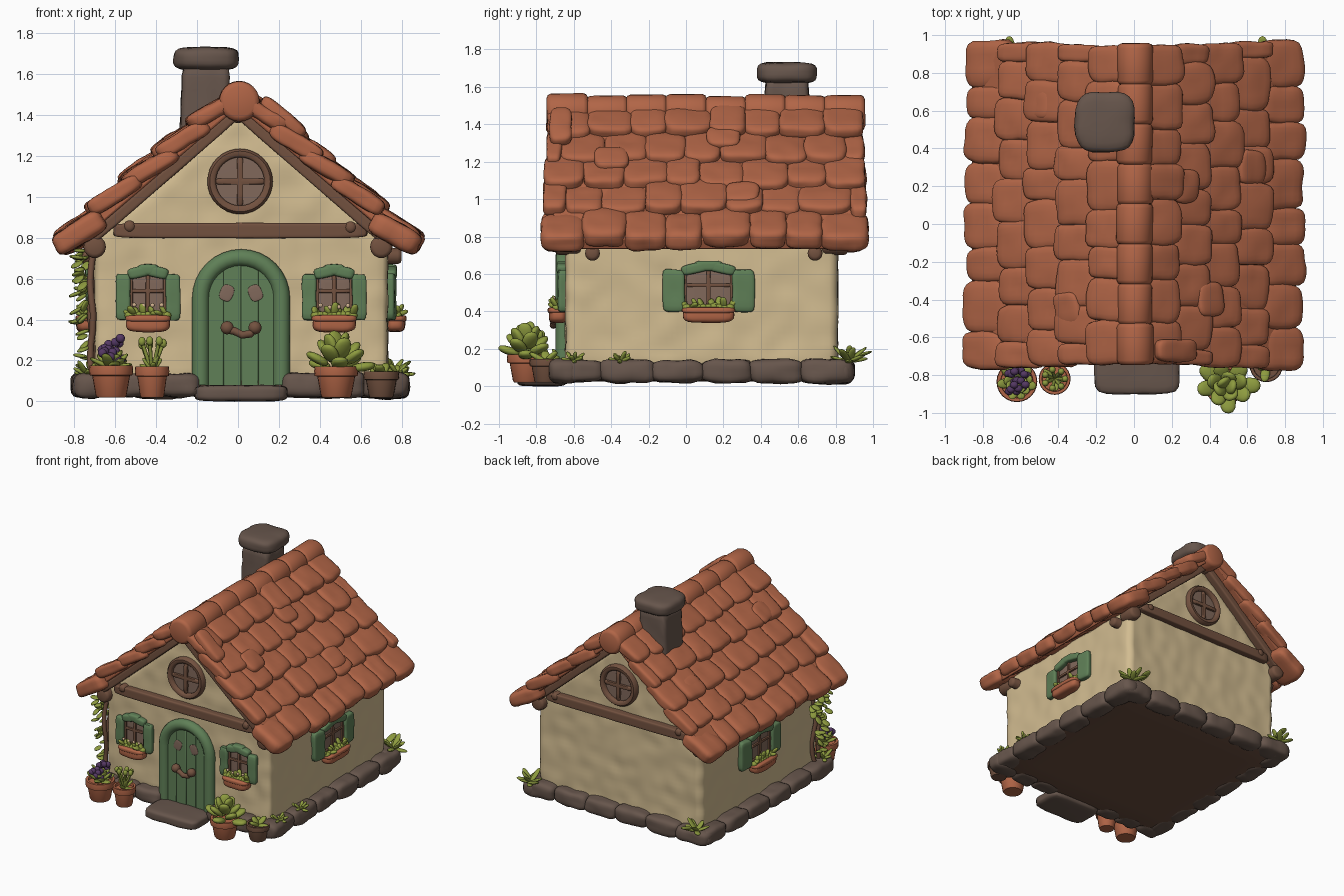
import bpy, bmesh, math, random
from mathutils import Vector, Matrix, Euler, noise

if "Cube" in bpy.data.objects:
    bpy.data.objects.remove(bpy.data.objects["Cube"])
random.seed(4)
R = random.uniform
I4 = Matrix.Identity(4)

def mat(name, c):
    m = bpy.data.materials.new(name)
    m.diffuse_color = (*c, 1)
    m.use_nodes = True
    m.node_tree.nodes["Principled BSDF"].inputs["Base Color"].default_value = m.diffuse_color
    return m
TERRA = mat("terracotta", (0.44, 0.13, 0.062))
STONE = mat("stone", (0.135, 0.092, 0.072))
PLASTER = mat("plaster", (0.64, 0.50, 0.28))
GREEN = mat("painted green", (0.115, 0.215, 0.095))
WOOD = mat("wood", (0.17, 0.083, 0.05))
PANE = mat("window pane", (0.22, 0.14, 0.105))
LEAF = mat("leaf green", (0.27, 0.33, 0.05))
SOIL = mat("dark base", (0.145, 0.075, 0.048))
PURPLE = mat("purple petal", (0.09, 0.04, 0.125))
CREAM = mat("cream petal", (0.65, 0.45, 0.28))

CUBES = {}
def cube(cuts):
    if cuts not in CUBES:
        bm = bmesh.new()
        bmesh.ops.create_cube(bm, size=2)
        bmesh.ops.subdivide_edges(bm, edges=bm.edges[:], cuts=cuts, use_grid_fill=True)
        bm.verts.index_update()
        CUBES[cuts] = ([v.co.copy() for v in bm.verts], [[v.index for v in f.verts] for f in bm.faces])
        bm.free()
    return CUBES[cuts]

class Part:
    def __init__(self):
        self.v, self.f = [], []
    def add(self, vs, fs, M=I4):
        n = len(self.v)
        self.v += [M @ Vector(v) for v in vs]
        self.f += [[i + n for i in f] for f in fs]
    # rounded lump of clay: p=2 is an ellipsoid, larger p is boxier
    def blob(self, loc, dims, rot=(0, 0, 0), p=5, amp=0.0, M=I4, cuts=6):
        vs, fs = cube(cuts)
        T = M @ Matrix.Translation(loc) @ Euler(rot).to_matrix().to_4x4()
        seed, out = Vector((R(0, 50), R(0, 50), R(0, 50))), []
        for c in vs:
            k = sum(abs(a) ** p for a in c) ** (-1 / p)
            q = Vector([a * k * d / 2 for a, d in zip(c, dims)])
            out.append(q + q.normalized() * noise.noise(q * 12 + seed) * amp)
        self.add(out, fs, T)
    def lathe(self, prof, M=I4, n=20):
        vs = [(r * math.cos(i * math.tau / n), r * math.sin(i * math.tau / n), z) for i in range(n) for r, z in prof]
        m = len(prof)
        self.add(vs, [[i * m + j, (i + 1) % n * m + j, (i + 1) % n * m + j + 1, i * m + j + 1]
                      for i in range(n) for j in range(m - 1)], M)
    def log(self, a, b, r, e=.02, n=14):
        a, b = Vector(a), Vector(b)
        L = (b - a).length
        T = Matrix.Translation(a) @ (b - a).to_track_quat('Z', 'Y').to_matrix().to_4x4()
        self.lathe([(0, 0), (r - e, 0), (r - e * .3, e * .3), (r, e), (r, L - e), (r - e * .3, L - e * .3), (r - e, L), (0, L)], T, n)
    def tube(self, pts, r):
        pts, n, vs = [Vector(p) for p in pts], 12, []
        for i, p in enumerate(pts):
            t = (pts[min(i + 1, len(pts) - 1)] - pts[max(i - 1, 0)]).normalized()
            a = t.cross(Vector((0, 1, 0))).normalized()
            c = t.cross(a)
            vs += [p + a * r * math.cos(k * math.tau / n) + c * r * math.sin(k * math.tau / n) for k in range(n)]
        fs = [[i * n + k, i * n + (k + 1) % n, (i + 1) * n + (k + 1) % n, (i + 1) * n + k]
              for i in range(len(pts) - 1) for k in range(n)]
        self.add(vs, fs + [list(range(n)), list(range(len(vs) - n, len(vs)))])
    def prism(self, poly, y0, y1):
        n = len(poly)
        self.add([(x, y, z) for y in (y0, y1) for x, z in poly],
                 [list(range(n)), list(range(n, 2 * n))] + [[i, (i + 1) % n, (i + 1) % n + n, i + n] for i in range(n)])
    def leaf(self, base, az, el, L, w, t=0.02):
        d = Vector((math.cos(el) * math.cos(az), math.cos(el) * math.sin(az), math.sin(el)))
        self.blob(Vector(base) + d * L / 2, (L, w, t), (0, -el, az), 2.2, cuts=3)
    def tuft(self, base, n, L, w, el=(0.2, 1.3), t=0.02):
        for i in range(n):
            self.leaf(base, i * 2.4 + R(-.3, .3), el[0] + (el[1] - el[0]) * i / n, L * R(.8, 1.1), w, t)
    def build(self, name, m, bevel=0):
        me = bpy.data.meshes.new(name)
        me.from_pydata(self.v, [], self.f)
        bm = bmesh.new(); bm.from_mesh(me)
        bmesh.ops.remove_doubles(bm, verts=bm.verts[:], dist=1e-5)
        bmesh.ops.recalc_face_normals(bm, faces=bm.faces[:])
        bm.to_mesh(me); bm.free()
        me.polygons.foreach_set("use_smooth", [True] * len(me.polygons))
        me.set_sharp_from_angle(angle=math.radians(50))
        me.materials.append(m)
        o = bpy.data.objects.new(name, me)
        bpy.context.collection.objects.link(o)
        if bevel:
            b = o.modifiers.new("bevel", 'BEVEL')
            b.width, b.segments = bevel, 2
        return o

# plaster walls with gables, remeshed and roughened
w = Part()
w.prism([(-.70, .08), (.73, .08), (.73, .80), (.0, 1.43), (-.70, .80)], -.645, .81)
walls = w.build("walls", PLASTER, .035)
rm = walls.modifiers.new("remesh", 'REMESH'); rm.mode, rm.voxel_size = 'VOXEL', .03
me = bpy.data.meshes.new_from_object(walls.evaluated_get(bpy.context.evaluated_depsgraph_get()))
walls.modifiers.clear(); walls.data = me
for v in me.vertices:
    v.co += Vector(v.normal) * noise.noise(v.co * 9) * .009
me.polygons.foreach_set("use_smooth", [True] * len(me.polygons))
if not me.materials: me.materials.append(PLASTER)

# foundation, stone ring and doorstep
b = Part(); b.blob((.01, .085, .07), (1.52, 1.5, .09), p=14); b.build("base_plate", SOIL)
s = Part()
def stones(a, c, n):
    a, c = Vector(a), Vector(c)
    for i in range(n):
        q = a.lerp(c, (i + .5) / n)
        L = (c - a).length / n * R(1.0, 1.15)
        s.blob((q.x, q.y, .08), (L, .15 * R(.95, 1.1), .12 * R(.95, 1.1)), (R(-.05, .05), 0, math.atan2(c.y - a.y, c.x - a.x)), 4, .014)
stones((-.80, -.655), (-.2, -.655), 3); stones((.22, -.655), (.82, -.655), 3)
stones((-.80, .82), (.82, .82), 6)
stones((-.735, -.71), (-.735, .88), 6); stones((.755, -.71), (.755, .88), 6)
s.build("foundation_stones", STONE)
d = Part(); d.blob((.015, -.77, .04), (.45, .26, .08), p=6, amp=.008); d.build("doorstep", STONE)

# roof deck, tiles and ridge
r = Part()
r.prism([(0, 1.53), (.86, .79), (.83, .73), (0, 1.44), (-.83, .73), (-.86, .79)], -.71, .92)
r.build("roof_deck", TERRA, .01)
t = Part()
for side in (-1, 1):
    for row in range(5):
        eave = row == 4
        xl, y0, y1 = .265 + .161 * row + .012 * eave, -.735 - .008 * row, .94 + .007 * row
        n = 8 + row % 2
        cutsy = [y0] + [y0 + (y1 - y0) * (i - (.5 if n == 9 else 0)) / 8 + R(-.03, .03) for i in range(1, n)] + [y1]
        for a, c in zip(cutsy, cutsy[1:]):
            pitch, L, th = .53 + R(-.04, .04), .28 + R(-.01, .02), .115 if eave else .085
            low = Vector((xl + R(-.02, .012), 0, 1.605 - .86 * xl + R(-.012, .012)))
            q = low + Vector((-math.cos(pitch), 0, math.sin(pitch))) * L / 2 - Vector((math.sin(pitch), 0, math.cos(pitch))) * th / 2
            t.blob((side * q.x, (a + c) / 2, q.z), (L, (c - a) * 1.06, th), (R(-.04, .04), side * pitch, R(-.05, .05)), 4.5, .012)
# odd patched tiles and a verge tile
for x, y in ((.40, -.40), (-.35, -.45), (.27, .2), (-.5, .65), (.62, .3)):
    t.blob((x, y, 1.562 - .86 * abs(x)), (.17, .18, .06), (0, math.copysign(.65, x), R(-.2, .2)), 3.5, .01)
t.blob((.22, -.67, 1.39), (.27, .12, .07), (0, .7, 0), 4, .01)
t.build("roof_tiles", TERRA)
t = Part()
for i in range(8):
    y, z = -.745 + i * .2115, 1.46 + R(-.006, .006)
    t.log((.005 + R(-.004, .004), y, z), (.005, y + .222, z + R(-.006, .006)), .095 + R(-.003, .004), .025, 24)
t.build("ridge_tiles", TERRA)

# chimney
c = Part()
c.blob((-.165, .54, 1.34), (.235, .24, .62), (0, .03, 0), 9, .016, cuts=9)
c.build("chimney_stack", STONE)
c = Part(); c.blob((-.155, .54, 1.675), (.31, .32, .115), p=4, amp=.01); c.build("chimney_cap", STONE)

# timber: tie beams, barge boards, log ends
k = Part()
for y in (-.66, .825):
    k.blob((.01, y, .835), (1.24, .07, .075), p=8, amp=.008, cuts=9)
    for sx in (-1, 1):
        k.blob((sx * .36, y, 1.10), (.97, .085, .055), (0, sx * .715, 0), 8, .006)
    o = math.copysign(.05, y)
    for x, z, rad in ((-.70, .755, .055), (.70, .755, .055), (0, 1.405, .045), (-.53, .855, .03), (.55, .85, .03)):
        k.log((x, y - 2 * o, z), (x, y + o * .8, z), rad)
for y in (-.50, .69):
    k.log((-.77, y, .71), (.80, y, .71), .04)
k.build("timber_beams", WOOD)

# round gable windows
f, g = Part(), Part()
for y, sg in ((-.64, 1), (.805, -1)):
    T = Matrix.Translation((.01, y, 1.075)) @ Matrix.Rotation(sg * math.pi / 2, 4, 'X')
    f.lathe([(.118, -.02), (.118, .035), (.128, .045), (.148, .045), (.16, .03), (.16, -.02), (.118, -.02)], T, 32)
    g.lathe([(0, .01), (.125, .01), (.125, .016), (0, .018)], T, 32)
    for dm in ((.24, .03, .03), (.03, .24, .03)):
        f.blob((0, 0, .02), dm, p=8, M=T, cuts=3)
f.build("round_window_frames", WOOD); g.build("round_window_panes", PANE)

# arched door
CX = .015
f = Part()
f.tube([(CX - .197, -.655, z) for z in (.08, .3)] + [(CX - .197 * math.cos(a * math.pi / 16), -.655, .505 + .197 * math.sin(a * math.pi / 16)) for a in range(17)]
       + [(CX + .197, -.655, z) for z in (.3, .08)], .042)
f.build("door_frame", GREEN)
p = Part()
for i in range(4):
    xs = [-.17 + .085 * (i + j / 5) for j in range(6)]
    p.prism([(CX + xs[0], .07), (CX + xs[-1], .07)] + [(CX + x, .505 + math.sqrt(max(0, .175 ** 2 - x * x))) for x in reversed(xs)],
            -.63, -.668 - .004 * (i % 2))
p.build("door_planks", GREEN, .006)
h, ph = Part(), Part()
for sx in (-1, 1):
    ph.blob((CX + sx * .07, -.672, .53), (.065, .009, .08), (0, -sx * .4, 0), 3)
    h.blob((CX + sx * .068, -.70, .36), (.065, .065, .065), p=2)
h.tube([(-.06, -.70, .35), (-.02, -.705, .345), (.02, -.71, .325), (.06, -.705, .33), (.075, -.70, .35)], .019)
h.build("door_handle", WOOD); ph.build("door_peepholes", PANE)

# shuttered windows with planters
pane, bars, shut, boxes, herbs, petals = (Part() for _ in range(6))
def window(x, y, z, ang, pw, sw, bw):
    M = Matrix.Translation((x, y, z)) @ Matrix.Rotation(ang, 4, 'Z')
    pane.blob((0, -.008, .01), (pw * 2, .009, .22), p=12, M=M, cuts=3)
    for i in (-1, 0, 1):
        bars.blob((i * pw, -.014, .01), (.022, .028, .22), p=6, M=M, cuts=3)
    for v in (-.085, .03):
        bars.blob((0, -.014, v), (pw * 2, .026, .02), p=6, M=M, cuts=3)
    for i in (-1, 1):
        shut.blob((i * (pw + sw / 2), -.02, .0), (sw, .05, .225), (0, 0, i * .12), 7, .006, M)
        shut.blob((i * pw * .52, -.022, .122), (pw * 1.3, .06, .055), (0, i * .22, 0), 4, 0, M)
    shut.blob((0, -.022, .133), (pw * 1.2, .06, .055), p=4, M=M)
    boxes.blob((0, -.045, -.13), (bw * 2, .095, .085), p=3.5, amp=.006, M=M)
    boxes.blob((0, -.047, -.105), (bw * 2.1, .105, .035), p=4, M=M)
    for i in range(9):
        u = bw * (-.85 + 1.7 * i / 8)
        q = M @ Vector((u, -.05, -.09))
        herbs.leaf(q, R(0, 6.3), R(.3, 1.4), R(.045, .07), .038, .025)
        herbs.blob(q, (.05, .05, .04), p=2, cuts=3)
        if i % 2 and not ang:
            petals.blob(M @ Vector((u, -.065, -.055 + R(0, .03))), (.022, .018, .022), p=2, cuts=3)
window(-.44, -.64, .51, 0, .085, .072, .105)
window(.47, -.64, .51, 0, .085, .072, .105)
window(.725, .12, .51, math.pi / 2, .125, .12, .135)
window(-.695, .10, .51, -math.pi / 2, .125, .12, .135)
pane.build("window_panes", PANE); bars.build("window_bars", WOOD); shut.build("shutters", GREEN)
boxes.build("window_planters", TERRA)

# flower pots
def pot(P, x, y, r, h):
    P.lathe([(0, 0), (r * .66, 0), (r * .72, .01), (r * .88, h * .68), (r, h * .7), (r * 1.03, h * .85), (r, h),
             (r * .82, h), (r * .8, h * .86), (0, h * .88)], Matrix.Translation((x, y, .02)), 24)
pots, tub = Part(), Part()
pot(pots, -.62, -.835, .105, .155); pot(pots, -.42, -.82, .082, .15); pot(pots, .48, -.85, .105, .15)
pot(tub, .70, -.75, .085, .125)
pots.build("flower_pots", TERRA); tub.build("wooden_tub", WOOD)
lv, pur = Part(), Part()
lv.tuft((-.62, -.835, .16), 14, .115, .055, (.2, 1.1), .025)
for i in range(20):
    pur.blob((-.62 + R(-.05, .07), -.835 + R(-.06, .06), R(.2, .31)), (.045, .04, .045), p=2, cuts=3)
for i in range(7):
    a = i * .9
    q = Vector((-.42 + .055 * math.cos(a), -.82 + .05 * math.sin(a), R(.26, .3)))
    lv.tube([(-.42, -.82, .14), q * .6 + Vector((-.42, -.82, .14)) * .4, q], .009)
    lv.blob(q, (.035, .035, .045), p=2, cuts=3)
lv.tuft((-.42, -.82, .15), 6, .08, .03)
# broad succulent reaching sideways
for i in range(15):
    a, el, o = i * 2.4, .15 + .085 * i, 1 - i / 15
    lv.leaf((.487 + .065 * o * math.cos(a), -.855 + .04 * o * math.sin(a), .16 + .005 * i), a, el, .12, .085, .045)
lv.tuft((.70, -.75, .13), 5, .09, .05, (.1, 1.1), .03)
lv.build("potted_leaves", LEAF); pur.build("purple_flowers", PURPLE)
petals.build("window_flowers", CREAM); herbs.build("window_herbs", LEAF)

# grass tufts around the foundation
gr = Part()
for x, y, L in ((.75, .87, .12), (-.70, .87, .115), (.79, -.35, .07), (.78, -.6, .07), (-.74, -.66, .09)):
    gr.tuft((x, y, .13), 9, L, L * .36, (.05, 1.0))
for x in (-.66, .68):
    gr.leaf((x, .88, .15), 1.57, .3, .12, .055)
gr.build("grass_tufts", LEAF)

# climbing vine on the front left corner
st, vl = Part(), Part()
for o in (0, .06):
    st.tube([(-.715 - .008 * math.sin(i * 1.3 + o * 40), -.635 + o + .015 * math.sin(i), .13 + i * .075) for i in range(9)], .016)
for i in range(40):
    z = R(.38, .74) if i > 5 else R(.14, .36)
    vl.leaf((-.725 - R(0, .04), -.66 + R(0, .15), z), math.pi + R(-1.1, 1.1), R(-1.1, .4), R(.055, .075), .052, .02)
st.build("vine_stems", WOOD); vl.build("vine_leaves", LEAF)
